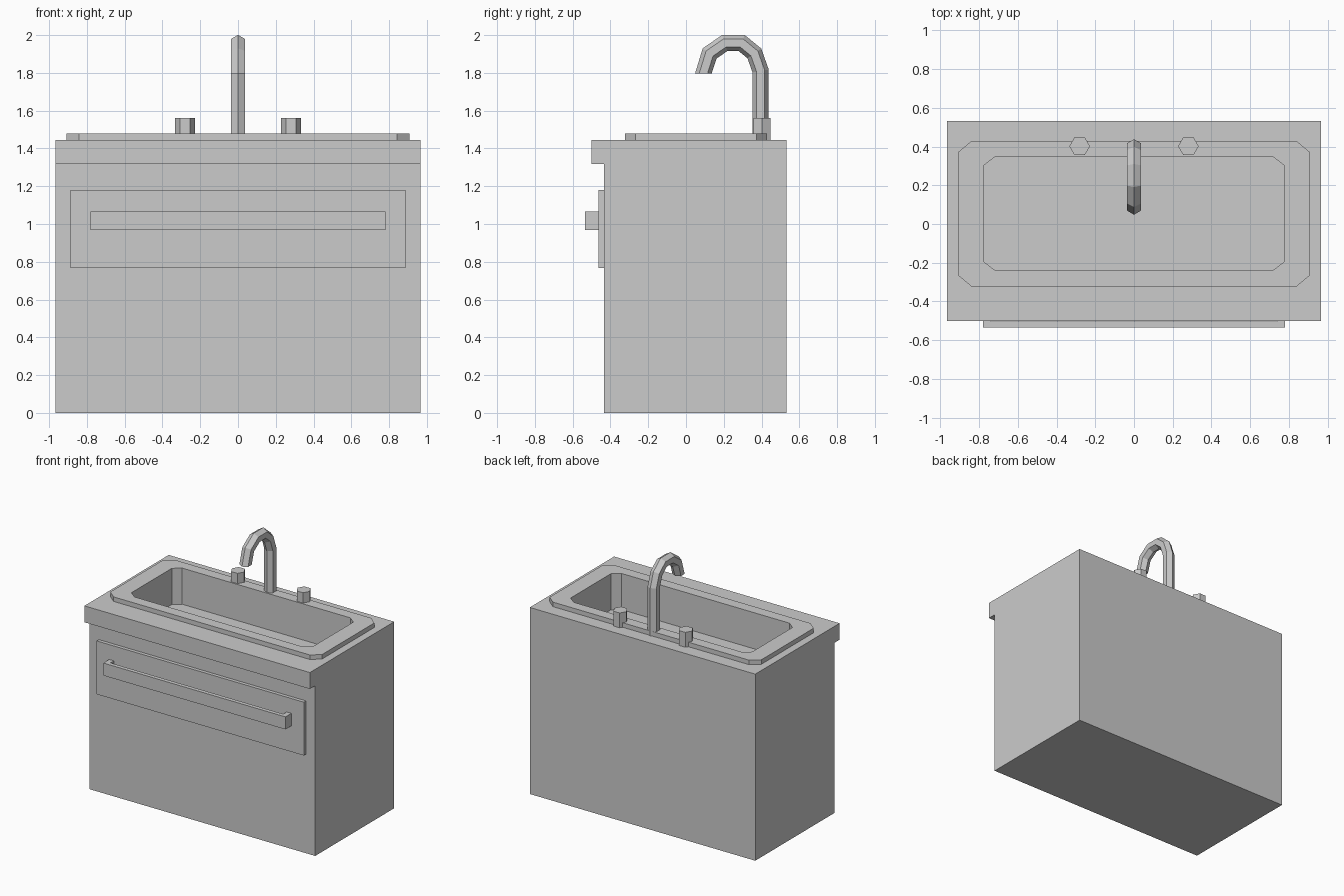
import bpy, bmesh, math
from mathutils import Vector

if "Cube" in bpy.data.objects:
    bpy.data.objects.remove(bpy.data.objects["Cube"])


def make_object(name, bm):
    bmesh.ops.recalc_face_normals(bm, faces=bm.faces[:])
    mesh = bpy.data.meshes.new(name)
    bm.to_mesh(mesh)
    bm.free()
    obj = bpy.data.objects.new(name, mesh)
    bpy.context.collection.objects.link(obj)
    return obj


def loft(name, rings, caps=True, closed=False):
    """Skin a list of equally long point rings."""
    bm = bmesh.new()
    loops = [[bm.verts.new(p) for p in ring] for ring in rings]
    pairs = list(zip(loops, loops[1:]))
    if closed:
        pairs.append((loops[-1], loops[0]))
    for a, b in pairs:
        for i in range(len(a)):
            j = (i + 1) % len(a)
            bm.faces.new((a[i], a[j], b[j], b[i]))
    if caps and not closed:
        bm.faces.new(loops[0])
        bm.faces.new(loops[-1])
    return make_object(name, bm)


def extrude_x(name, profile, half):
    return loft(name, [[(x, y, z) for y, z in profile] for x in (-half, half)])


def extrude_z(name, outline, z0, z1):
    return loft(name, [[(x, y, z) for x, y in outline] for z in (z0, z1)])


def octagon(hx, y0, y1, cx, cy):
    """Rectangle with clipped corners."""
    return [(-hx + cx, y0), (hx - cx, y0), (hx, y0 + cy), (hx, y1 - cy),
            (hx - cx, y1), (-hx + cx, y1), (-hx, y1 - cy), (-hx, y0 + cy)]


TOP, RIM = 1.445, 1.48
outer = octagon(0.907, -0.322, 0.428, 0.066, 0.055)
inner = octagon(0.778, -0.238, 0.346, 0.058, 0.045)

# Cabinet with overhanging counter, basin hollow cut from the top
cabinet = extrude_x("cabinet", [(-0.435, 0), (0.532, 0), (0.532, TOP),
                                (-0.5, TOP), (-0.5, 1.318), (-0.435, 1.318)], 0.966)
cutter = extrude_z("basin_cutter", inner, 1.2, 1.6)
cutter.hide_render = True
mod = cabinet.modifiers.new("basin", 'BOOLEAN')
mod.operation = 'DIFFERENCE'
mod.solver = 'EXACT'
mod.object = cutter
bpy.context.view_layer.objects.active = cabinet
bpy.ops.object.modifier_apply(modifier=mod.name)
bpy.data.objects.remove(cutter)

# Raised rim around the basin
loft("basin_rim", [[(x, y, z) for x, y in line] for line, z in
                   ((outer, TOP), (outer, RIM), (inner, RIM), (inner, TOP))], closed=True)

# Drawer front
extrude_x("drawer_front", [(-0.462, 0.767), (-0.434, 0.767),
                           (-0.434, 1.18), (-0.462, 1.18)], 0.887)

# U-shaped handle
extrude_z("drawer_handle", [(-0.78, -0.461), (-0.78, -0.534), (0.78, -0.534), (0.78, -0.461),
                            (0.74, -0.461), (0.74, -0.503), (-0.74, -0.503), (-0.74, -0.461)],
          0.968, 1.065)

# Hexagonal tap knobs
for side, label in ((-1, "left"), (1, "right")):
    hexagon = [(side * 0.281 + 0.053 * math.cos(i * math.pi / 3),
                0.402 + 0.053 * math.sin(i * math.pi / 3)) for i in range(6)]
    extrude_z(label + "_knob", hexagon, TOP, 1.56)

# Curved spout: hexagonal section swept along a path in the YZ plane
path = [Vector(p) for p in ((0.395, TOP), (0.395, 1.81), (0.362, 1.903), (0.295, 1.958),
                            (0.205, 1.958), (0.125, 1.903), (0.092, 1.797))]
rings = []
for i, p in enumerate(path):
    d_in = (p - path[i - 1]).normalized() if i else Vector((0, 1))
    d_out = (path[i + 1] - p).normalized() if i < len(path) - 1 else Vector((0, -1))
    t = (d_in + d_out).normalized()
    n = Vector((t.y, -t.x)) / t.dot(d_in)
    ring = []
    for k in range(6):
        a = k * math.pi / 3
        q = p + n * (0.043 * math.cos(a))
        if i == len(path) - 1:
            q = p + Vector((-0.044 * math.cos(a), 0))
        ring.append((0.043 * math.sin(a), q.x, q.y))
    rings.append(ring)
loft("spout", rings)
